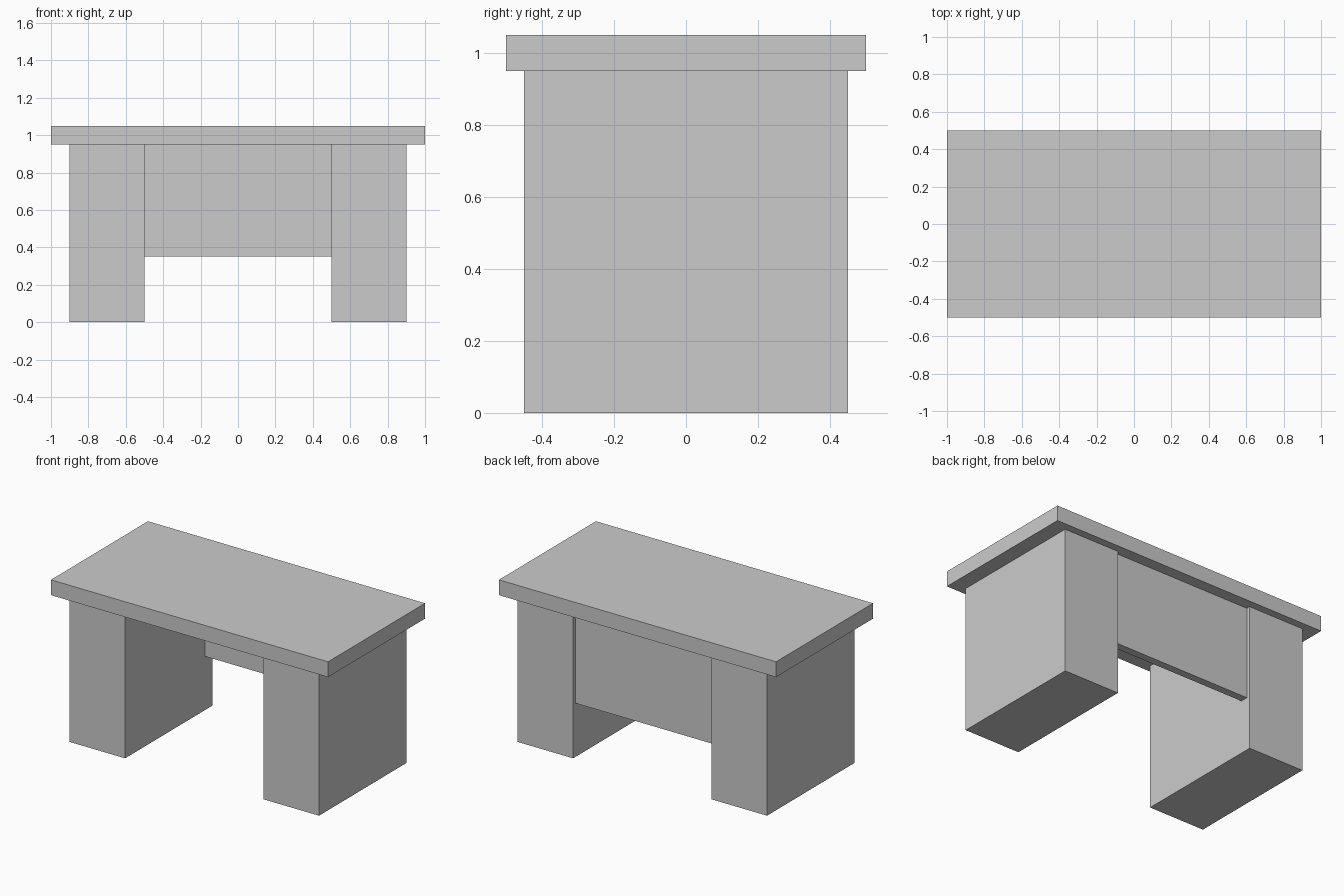
import bpy

if "Cube" in bpy.data.objects:
    bpy.data.objects.remove(bpy.data.objects["Cube"])


def box(name, x, y, z):
    """Axis-aligned box from (min, max) ranges, with scale baked into the mesh."""
    ranges = (x, y, z)
    bpy.ops.mesh.primitive_cube_add(size=1, location=[(a + b) / 2 for a, b in ranges])
    obj = bpy.context.object
    obj.name = name
    obj.scale = [b - a for a, b in ranges]
    bpy.ops.object.transform_apply(location=False, rotation=False, scale=True)
    return obj


# Desk top slab
box("desk_top", (-1, 1), (-0.5, 0.5), (0.95, 1.05))

# Pedestals on either side
box("left_pedestal", (-0.9, -0.5), (-0.45, 0.45), (0, 0.95))
box("right_pedestal", (0.5, 0.9), (-0.45, 0.45), (0, 0.95))

# Modesty panel, slightly recessed at the back
box("back_panel", (-0.5, 0.5), (0.375, 0.425), (0.35, 0.95))
